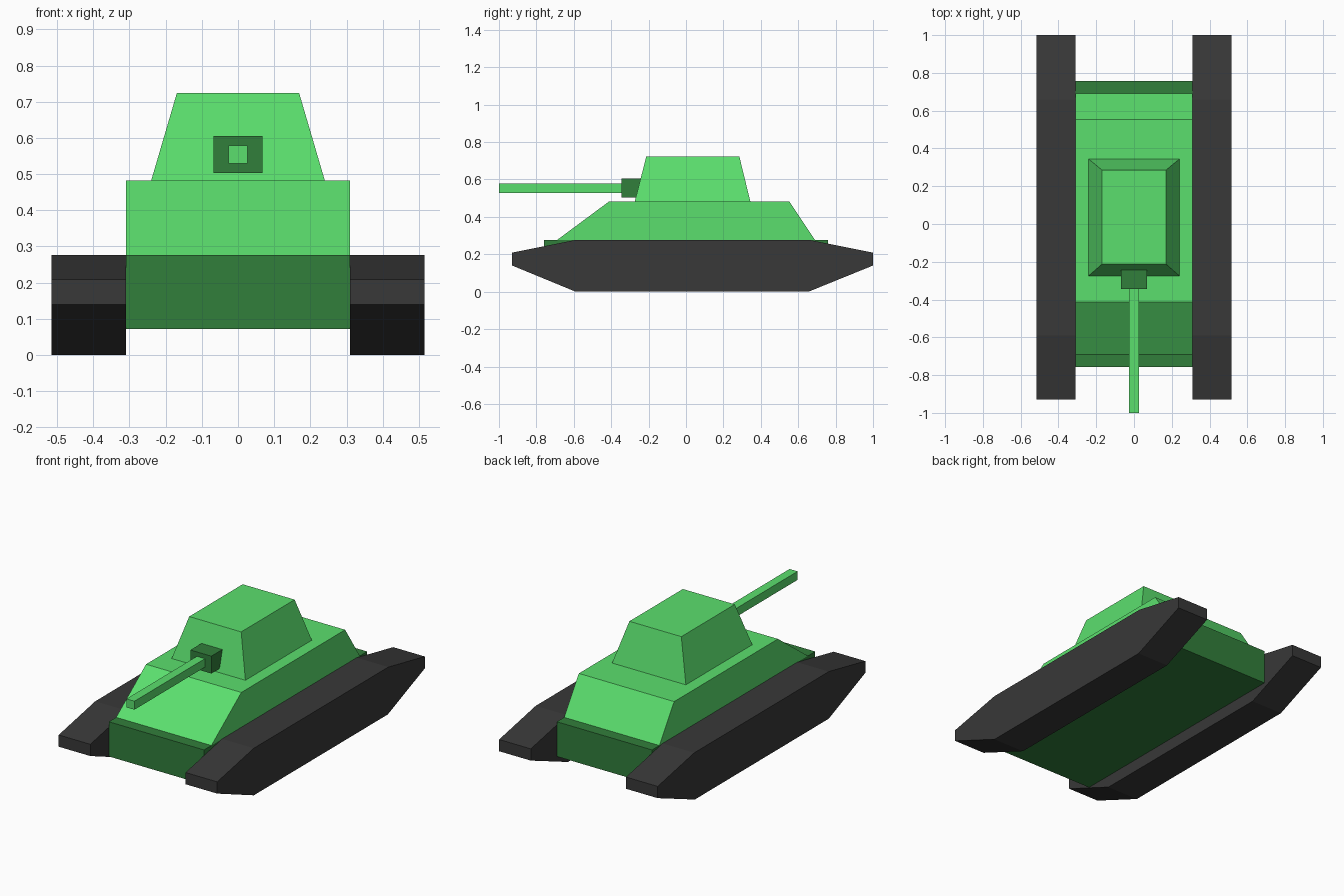
import bpy
import bmesh

if "Cube" in bpy.data.objects:
    bpy.data.objects.remove(bpy.data.objects["Cube"])


def material(name, rgb):
    m = bpy.data.materials.new(name)
    m.diffuse_color = (*rgb, 1.0)
    m.use_nodes = True
    m.node_tree.nodes["Principled BSDF"].inputs["Base Color"].default_value = m.diffuse_color
    return m


LIGHT = material("light green", (0.105, 0.74, 0.155))
DARK = material("dark green", (0.031, 0.21, 0.044))
RUBBER = material("charcoal", (0.040, 0.040, 0.040))


def finish(name, bm, mat):
    bmesh.ops.recalc_face_normals(bm, faces=bm.faces)
    mesh = bpy.data.meshes.new(name)
    bm.to_mesh(mesh)
    bm.free()
    mesh.materials.append(mat)
    obj = bpy.data.objects.new(name, mesh)
    bpy.context.collection.objects.link(obj)
    return obj


def loft(name, ring_a, ring_b, mat):
    """Solid between two matching rings of points."""
    bm = bmesh.new()
    a = [bm.verts.new(p) for p in ring_a]
    b = [bm.verts.new(p) for p in ring_b]
    bm.faces.new(a)
    bm.faces.new(b)
    for i in range(len(a)):
        j = (i + 1) % len(a)
        bm.faces.new((a[i], a[j], b[j], b[i]))
    return finish(name, bm, mat)


def extrude_x(name, profile, x0, x1, mat):
    """Side profile of (y, z) points extruded across x."""
    return loft(name, [(x0, y, z) for y, z in profile],
                [(x1, y, z) for y, z in profile], mat)


def rect(half_x, y0, y1, z):
    return [(-half_x, y0, z), (half_x, y0, z), (half_x, y1, z), (-half_x, y1, z)]


def box(name, half_x, y0, y1, z0, z1, mat):
    return loft(name, rect(half_x, y0, y1, z0), rect(half_x, y0, y1, z1), mat)


# Hull: dark tub with a sloped light upper body
box("lower_hull", 0.31, -0.758, 0.758, 0.072, 0.276, DARK)
extrude_x("upper_hull", [(-0.69, 0.276), (-0.412, 0.482), (0.553, 0.482), (0.69, 0.276)],
          -0.31, 0.31, LIGHT)

# Turret: tapered block
loft("turret", rect(0.24, -0.274, 0.344, 0.482), rect(0.169, -0.212, 0.285, 0.724), LIGHT)

# Gun: dark mount and square barrel
box("gun_mount", 0.068, -0.345, -0.235, 0.503, 0.605, DARK)
box("gun_barrel", 0.026, -1.0, -0.34, 0.529, 0.579, LIGHT)

# Tracks: one profile on both sides
track = [(-0.93, 0.14), (-0.93, 0.209), (-0.59, 0.277), (0.66, 0.277),
         (1.0, 0.209), (1.0, 0.14), (0.655, 0.0), (-0.59, 0.0)]
for side, s in (("left", -1), ("right", 1)):
    extrude_x(side + "_track", track, s * 0.31, s * 0.516, RUBBER)
